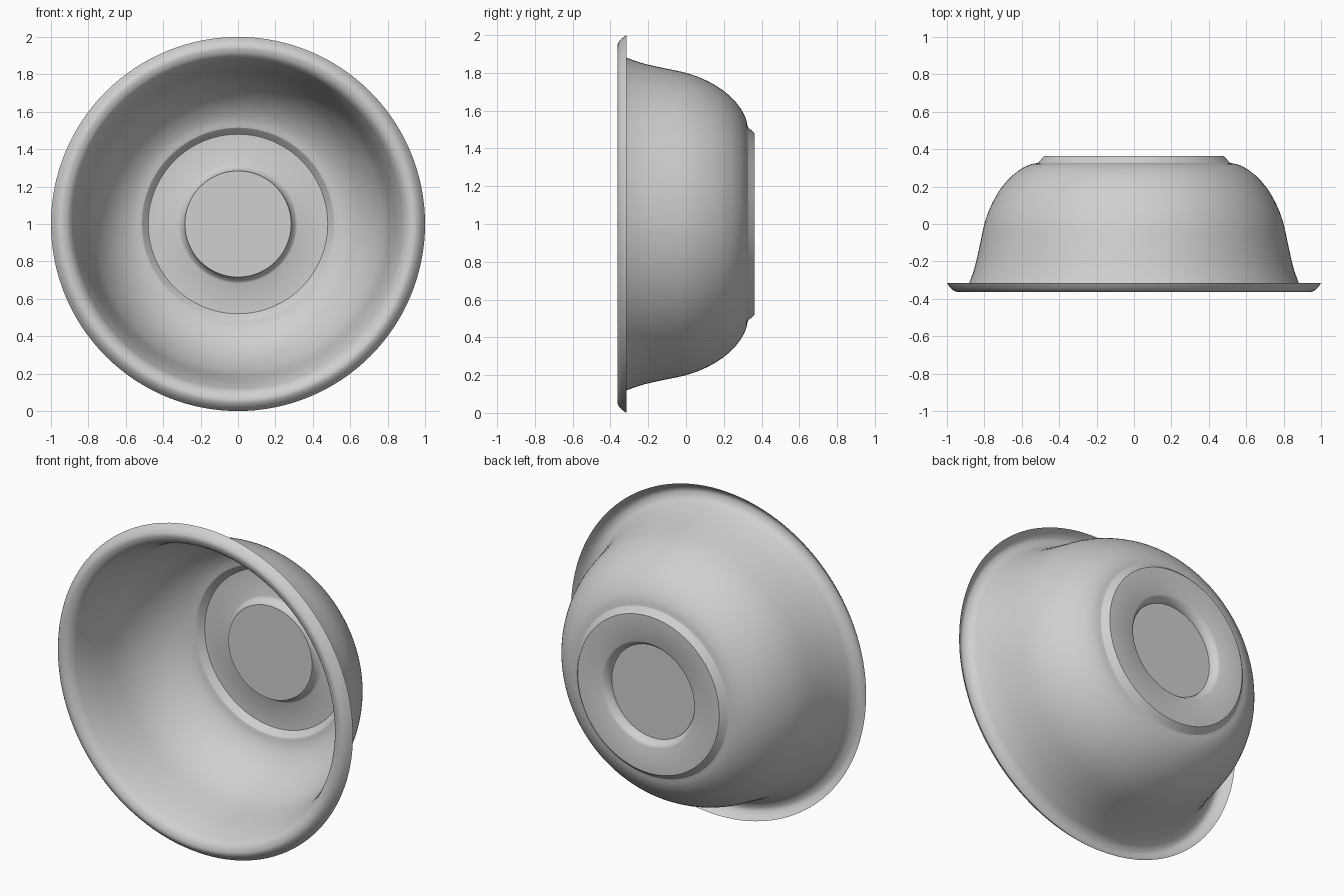
import bpy
import bmesh
import math
from mathutils import Vector

if "Cube" in bpy.data.objects:
    bpy.data.objects.remove(bpy.data.objects["Cube"])

SEGMENTS = 128

grey = bpy.data.materials.new("light_grey")
grey.diffuse_color = (0.63, 0.63, 0.63, 1)
grey.use_nodes = True
grey.node_tree.nodes["Principled BSDF"].inputs["Base Color"].default_value = grey.diffuse_color


def smooth_curve(points, steps=4):
    """Catmull-Rom curve through the profile points."""
    p = [Vector(q) for q in points]
    p = [2 * p[0] - p[1]] + p + [2 * p[-1] - p[-2]]
    out = []
    for a, b, c, d in zip(p, p[1:], p[2:], p[3:]):
        for k in range(steps):
            t = k / steps
            out.append(0.5 * (2 * b + (c - a) * t + (2 * a - 5 * b + 4 * c - d) * t ** 2
                              + (3 * b - a - 3 * c + d) * t ** 3))
    return out + [p[-2]]


def lathe(name, profile, cap=False):
    """Turn a (radius, y) profile around the y axis at z = 1."""
    bm = bmesh.new()
    rings = []
    for r, y in profile:
        rings.append([bm.verts.new((r * math.cos(a), y, 1 + r * math.sin(a)))
                      for a in (2 * math.pi * i / SEGMENTS for i in range(SEGMENTS))])
    for r0, r1 in zip(rings, rings[1:]):
        for i in range(SEGMENTS):
            j = (i + 1) % SEGMENTS
            bm.faces.new((r0[i], r1[i], r1[j], r0[j]))
    if cap:
        bm.faces.new(rings[-1][::-1])
    mesh = bpy.data.meshes.new(name)
    bm.to_mesh(mesh)
    bm.free()
    mesh.materials.append(grey)
    obj = bpy.data.objects.new(name, mesh)
    bpy.context.collection.objects.link(obj)
    bpy.ops.object.select_all(action='DESELECT')
    obj.select_set(True)
    bpy.context.view_layer.objects.active = obj
    bpy.ops.object.shade_smooth_by_angle(angle=math.radians(35))
    return obj


# Rolled rim flowing into the curved bowl wall
lathe("rim_and_wall", smooth_curve([
    (1.0, -0.315), (0.988, -0.333), (0.97, -0.352), (0.945, -0.363),
    (0.915, -0.355), (0.895, -0.338), (0.879, -0.31), (0.85, -0.225),
    (0.825, -0.115), (0.80, 0.0), (0.768, 0.09), (0.72, 0.178),
    (0.665, 0.245), (0.61, 0.29), (0.56, 0.316), (0.515, 0.327)]))

# Stepped foot with the raised centre disc
lathe("foot", [
    (0.515, 0.327), (0.507, 0.333), (0.49, 0.354), (0.48, 0.363),
    (0.318, 0.363), (0.308, 0.358), (0.293, 0.338), (0.286, 0.325),
    (0.284, 0.312)], cap=True)
